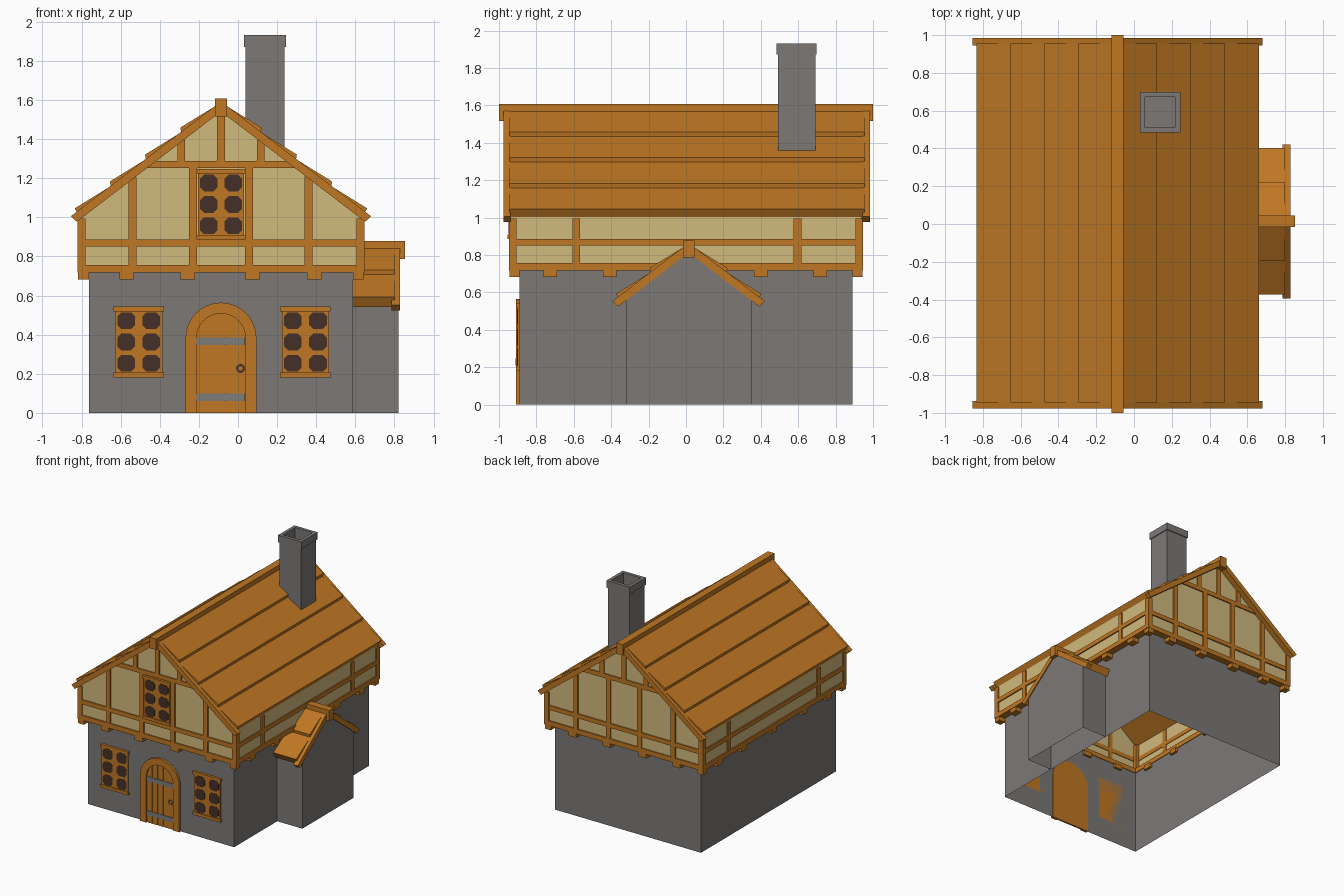
import bpy, bmesh, math

if "Cube" in bpy.data.objects:
    bpy.data.objects.remove(bpy.data.objects["Cube"])

XC = -0.087           # centre line of the main house
SL = 0.765            # roof slope


def mat(name, r, g, b):
    m = bpy.data.materials.new(name)
    m.diffuse_color = (r, g, b, 1)
    m.use_nodes = True
    m.node_tree.nodes["Principled BSDF"].inputs["Base Color"].default_value = m.diffuse_color
    return m


WOOD = mat("wood", 0.52, 0.185, 0.017)
STONE = mat("stone grey", 0.20, 0.19, 0.183)
PLASTER = mat("cream plaster", 0.64, 0.49, 0.205)
GLASS = mat("dark glass", 0.06, 0.03, 0.021)
IRON = mat("iron grey", 0.21, 0.205, 0.20)


def finish(name, bm, m):
    bmesh.ops.recalc_face_normals(bm, faces=bm.faces)
    me = bpy.data.meshes.new(name)
    bm.to_mesh(me)
    bm.free()
    ob = bpy.data.objects.new(name, me)
    me.materials.append(m)
    bpy.context.collection.objects.link(ob)
    return ob


def prism(pts, axis, a, b):
    """Profile pts extruded from a to b along axis x or y (profile second value is z)."""
    return pts, axis, a, b


def box(x0, x1, y0, y1, z0, z1):
    return prism([(x0, z0), (x1, z0), (x1, z1), (x0, z1)], 'y', y0, y1)


def build(name, m, parts, drop=None):
    bm = bmesh.new()
    for pts, axis, a, b in parts:
        put = (lambda p, t: (p[0], t, p[1])) if axis == 'y' else (lambda p, t: (t, p[0], p[1]))
        lo = [bm.verts.new(put(p, a)) for p in pts]
        hi = [bm.verts.new(put(p, b)) for p in pts]
        n = len(pts)
        bm.faces.new(lo)
        bm.faces.new(hi[::-1])
        for i in range(n):
            bm.faces.new((lo[i], hi[i], hi[(i + 1) % n], lo[(i + 1) % n]))
    bmesh.ops.recalc_face_normals(bm, faces=bm.faces)
    if drop:
        bm.normal_update()
        bmesh.ops.delete(bm, geom=[f for f in bm.faces if drop(f.normal)], context='FACES')
    return finish(name, bm, m)


def house_profile(c, half, z0, ridge):
    return [(c - half, z0), (c + half, z0), (c + half, ridge - SL * half), (c, ridge), (c - half, ridge - SL * half)]


# Open shells: stone ground floor, plaster upper floor, side bay
build("stone_walls", STONE, [box(-0.762, 0.588, -0.89, 0.89, 0, 0.73)], lambda n: abs(n.z) > 0.3)
build("plaster_walls", PLASTER, [prism(house_profile(XC, 0.7225, 0.722, 1.555), 'y', -0.935, 0.935)],
      lambda n: abs(n.z) > 0.3)
build("side_bay_walls", STONE, [prism(house_profile(0.014, 0.336, 0, 0.825), 'x', 0.588, 0.82)],
      lambda n: abs(n.z) > 0.3 or n.x < -0.5)


# Roofs: stepped plank slopes, barge boards and ridge beam
def roof(name, c, R, rows, span, boards, ridge, axis):
    step, first = 0.18, 0.028
    end = first + step * rows
    prof = [(0, R - 0.05), (0, R), (first, R - SL * first)]
    for k in range(rows):
        d = first + step * (k + 1)
        prof += [(d, R - SL * d + 0.027)]
        if k < rows - 1:
            prof += [(d - 0.004, R - SL * (d - 0.004))]
    prof += [(end - 0.032, R - 0.05 - SL * (end - 0.032))]
    tip = end + 0.02
    board = [(0, R - 0.05), (0, R + 0.002), (tip, R + 0.002 - SL * tip), (tip - 0.031, R - 0.05 - SL * (tip - 0.031))]
    both = lambda p: [[(c + s * d, z) for d, z in p] for s in (-1, 1)]
    build(name + "_planks", WOOD, [prism(p, axis, *span) for p in both(prof)])
    build(name + "_barge_boards", WOOD, [prism(p, axis, *s) for s in boards for p in both(board)])
    build(name + "_ridge_beam", WOOD,
          [prism([(c - 0.031, R - 0.075), (c + 0.031, R - 0.075), (c + 0.031, R + 0.016), (c - 0.031, R + 0.016)],
                 axis, *ridge)])


roof("main_roof", XC, 1.591, 4, (-0.945, 0.955), [(-0.977, -0.937), (0.945, 0.985)], (-1, 1), 'y')
roof("side_bay_roof", 0.014, 0.863, 2, (0.588, 0.80), [(0.786, 0.828)], (0.588, 0.853), 'x')

# Timber frame on both gables
gable = []
for s in (-1, 1):
    y0, y1 = sorted((s * 0.93, s * 0.945))
    for dx in (-0.453, -0.143, 0.143, 0.447):
        top = min(1.27, 1.55 - SL * abs(dx))
        gable.append(box(XC + dx - 0.02, XC + dx + 0.02, y0, y1, 0.74, top))
    for dx in (-0.203, 0, 0.203):
        gable.append(box(XC + dx - 0.02, XC + dx + 0.02, y0, y1, 1.27, 1.55 - SL * abs(dx)))
    gable.append(box(XC - 0.725, XC + 0.725, y0, y1, 0.85, 0.886))
    gable.append(prism([(XC - 0.39, 1.252), (XC + 0.39, 1.252), (XC + 0.345, 1.288), (XC - 0.345, 1.288)], 'y', y0, y1))
build("gable_timbers", WOOD, gable)

# Timber frame on the long sides, corner posts and sill beams
side = []
for s in (-1, 1):
    x0, x1 = sorted((XC + s * 0.718, XC + s * 0.7325))
    for y in (-0.587, 0.597):
        side.append(box(x0, x1, y - 0.021, y + 0.021, 0.74, 0.995))
    side.append(box(x0, x1, -0.94, 0.94, 0.851, 0.887))
    x0, x1 = sorted((XC + s * 0.67, XC + s * 0.7335))
    side.append(box(x0, x1, -0.946, 0.946, 0.717, 0.757))
    y0, y1 = sorted((s * 0.885, s * 0.946))
    side.append(box(XC - 0.733, XC + 0.733, y0, y1, 0.717, 0.757))
    for t in (-1, 1):
        a, b = sorted((XC + s * 0.693, XC + s * 0.734))
        c, d = sorted((t * 0.906, t * 0.947))
        side.append(box(a, b, c, d, 0.72, 0.995))
build("side_timbers", WOOD, side)

# Joist ends under the overhang
joists = []
for s in (-1, 1):
    y0, y1 = sorted((s * 0.87, s * 0.944))
    for x in (-0.57, -0.257, 0.075, 0.39):
        joists.append(box(x - 0.036, x + 0.036, y0, y1, 0.682, 0.72))
    x0, x1 = sorted((XC + s * 0.655, XC + s * 0.73))
    for y in (-0.725, -0.407, 0, 0.40, 0.718):
        joists.append(box(x0, x1, y - 0.036, y + 0.036, 0.682, 0.72))
    for t in (-1, 1):
        a, b = sorted((XC + s * 0.675, XC + s * 0.73))
        c, d = sorted((t * 0.89, t * 0.944))
        joists.append(box(a, b, c, d, 0.682, 0.72))
build("joist_ends", WOOD, joists)


# Windows: frame, sill, lintel and six panes
def window(name, cx, z0, z1, w, yw):
    h = w / 2
    build(name + "_frame", WOOD, [box(cx - h, cx + h, yw - 0.012, yw, z0, z1),
                                  box(cx - h - 0.008, cx + h + 0.008, yw - 0.02, yw, z0, z0 + 0.024),
                                  box(cx - h - 0.008, cx + h + 0.008, yw - 0.02, yw, z1 - 0.024, z1)])
    pw, ph, k = w * 0.185, 0.043, 0.02
    panes = []
    for i in (-1, 1):
        for j in (-1, 0, 1):
            px, pz = cx + i * w * 0.265, (z0 + z1) / 2 + j * 0.109
            oct8 = [(-pw + k, -ph), (pw - k, -ph), (pw, -ph + k), (pw, ph - k),
                    (pw - k, ph), (-pw + k, ph), (-pw, ph - k), (-pw, -ph + k)]
            panes.append(prism([(px + a, pz + b) for a, b in oct8], 'y', yw - 0.014, yw - 0.01))
    build(name + "_panes", GLASS, panes)


window("left_window", -0.508, 0.182, 0.543, 0.242, -0.89)
window("right_window", 0.345, 0.182, 0.543, 0.242, -0.89)
window("gable_window", XC, 0.886, 1.246, 0.236, -0.935)

# Arched door: frame, planks, hinges, ring handle
ZS = 0.383
arc = lambda r: [(XC + r * math.cos(math.pi * i / 16), ZS + r * math.sin(math.pi * i / 16)) for i in range(17)]
frame = [(XC + 0.181, 0)] + arc(0.181) + [(XC - 0.181, 0), (XC - 0.125, 0)] + arc(0.125)[::-1] + [(XC + 0.125, 0)]
build("door_frame", WOOD, [prism(frame, 'y', -0.91, -0.885)])
planks = [prism([(XC + 0.125, 0)] + arc(0.125) + [(XC - 0.125, 0)], 'y', -0.894, -0.885)]
for i in range(5):
    a, b = -0.125 + i * 0.05 + 0.002, -0.125 + i * 0.05 + 0.048
    tops = [(XC + d, ZS + math.sqrt(0.125 ** 2 - d * d)) for d in (b, b * 0.67 + a * 0.33, b * 0.33 + a * 0.67, a)]
    planks.append(prism([(XC + a, 0), (XC + b, 0)] + tops, 'y', -0.9, -0.892))
build("door_planks", WOOD, planks)
build("door_hinges", IRON, [box(XC - 0.124, XC + 0.124, -0.905, -0.898, z, z + 0.038) for z in (0.062, 0.347)])
bpy.ops.mesh.primitive_torus_add(major_radius=0.017, minor_radius=0.004, major_segments=16, minor_segments=6,
                                 location=(0.013, -0.908, 0.228), rotation=(math.pi / 2, 0, 0))
handle = bpy.context.object
handle.name = "door_handle"
handle.data.materials.append(IRON)

# Hollow chimney with a cap, its foot following the roof slope
bm = bmesh.new()
rings = []
for h, z in [(0.1, None), (0.1, 1.872), (0.107, 1.872), (0.107, 1.932), (0.08, 1.932), (0.08, 1.55)]:
    ring = []
    for sx, sy in ((-1, -1), (1, -1), (1, 1), (-1, 1)):
        x, y = 0.138 + sx * h, 0.592 + sy * h
        ring.append(bm.verts.new((x, y, z if z else 1.565 - SL * (x - XC))))
    rings.append(ring)
for r, q in zip(rings, rings[1:]):
    for i in range(4):
        bm.faces.new((r[i], r[(i + 1) % 4], q[(i + 1) % 4], q[i]))
bm.faces.new(rings[0])
bm.faces.new(rings[-1])
finish("chimney", bm, STONE)
